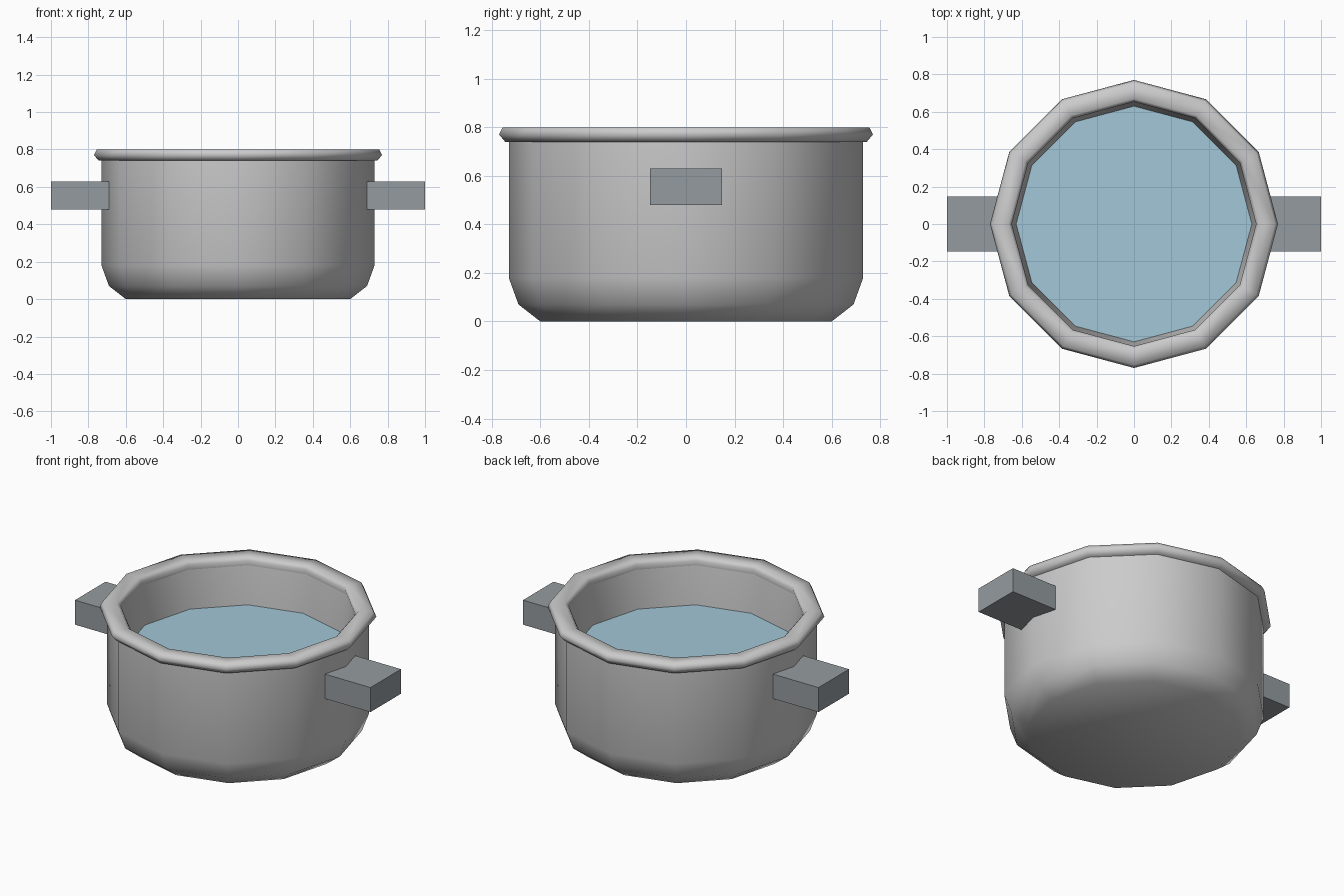
import bpy, bmesh
from math import sin, cos, pi, radians

if "Cube" in bpy.data.objects:
    bpy.data.objects.remove(bpy.data.objects["Cube"])

SIDES = 12


def make_material(name, color):
    m = bpy.data.materials.new(name)
    m.diffuse_color = (*color, 1)
    m.use_nodes = True
    m.node_tree.nodes["Principled BSDF"].inputs["Base Color"].default_value = m.diffuse_color
    return m


def finish(name, bm, mat=None, angle=None):
    bmesh.ops.recalc_face_normals(bm, faces=bm.faces)
    me = bpy.data.meshes.new(name)
    bm.to_mesh(me)
    bm.free()
    ob = bpy.data.objects.new(name, me)
    bpy.context.collection.objects.link(ob)
    if mat:
        me.materials.append(mat)
    if angle:
        bpy.ops.object.select_all(action='DESELECT')
        ob.select_set(True)
        bpy.context.view_layer.objects.active = ob
        bpy.ops.object.shade_smooth_by_angle(angle=radians(angle))
    return ob


def lathe(name, profile, closed=False, mat=None, angle=None):
    """Revolve (radius, z) points; open profiles get capped at both ends."""
    bm = bmesh.new()
    rings = [[bm.verts.new((r * cos(2 * pi * i / SIDES), r * sin(2 * pi * i / SIDES), z))
              for i in range(SIDES)] for r, z in profile]
    pairs = list(zip(rings, rings[1:]))
    if closed:
        pairs.append((rings[-1], rings[0]))
    for a, b in pairs:
        for i in range(SIDES):
            j = (i + 1) % SIDES
            bm.faces.new((a[i], a[j], b[j], b[i]))
    if not closed:
        bm.faces.new(rings[0])
        if len(rings) > 1:
            bm.faces.new(rings[-1])
    return finish(name, bm, mat, angle)


water_blue = make_material("water_blue", (0.36, 0.57, 0.68))
handle_grey = make_material("handle_grey", (0.30, 0.33, 0.35))

# Pot wall: outside with rounded base, then the inside down to the floor
lathe("pot_body", [(0.60, 0), (0.69, 0.07), (0.73, 0.18), (0.73, 0.76),
                   (0.66, 0.76), (0.63, 0.52), (0.62, 0.18), (0.54, 0.07)], angle=40)

# Rolled rim
lathe("rim", [(0.745, 0.74), (0.77, 0.77), (0.755, 0.80),
              (0.67, 0.80), (0.653, 0.78), (0.66, 0.74)], closed=True, angle=70)

# Water surface
lathe("water", [(0.63, 0.52)], mat=water_blue)

# Block handles on both sides
for side, name in ((1, "handle_right"), (-1, "handle_left")):
    bm = bmesh.new()
    bmesh.ops.create_cube(bm, size=1)
    bmesh.ops.scale(bm, vec=(0.32, 0.295, 0.15), verts=bm.verts)
    bmesh.ops.translate(bm, vec=(side * 0.84, 0, 0.555), verts=bm.verts)
    finish(name, bm, handle_grey)
